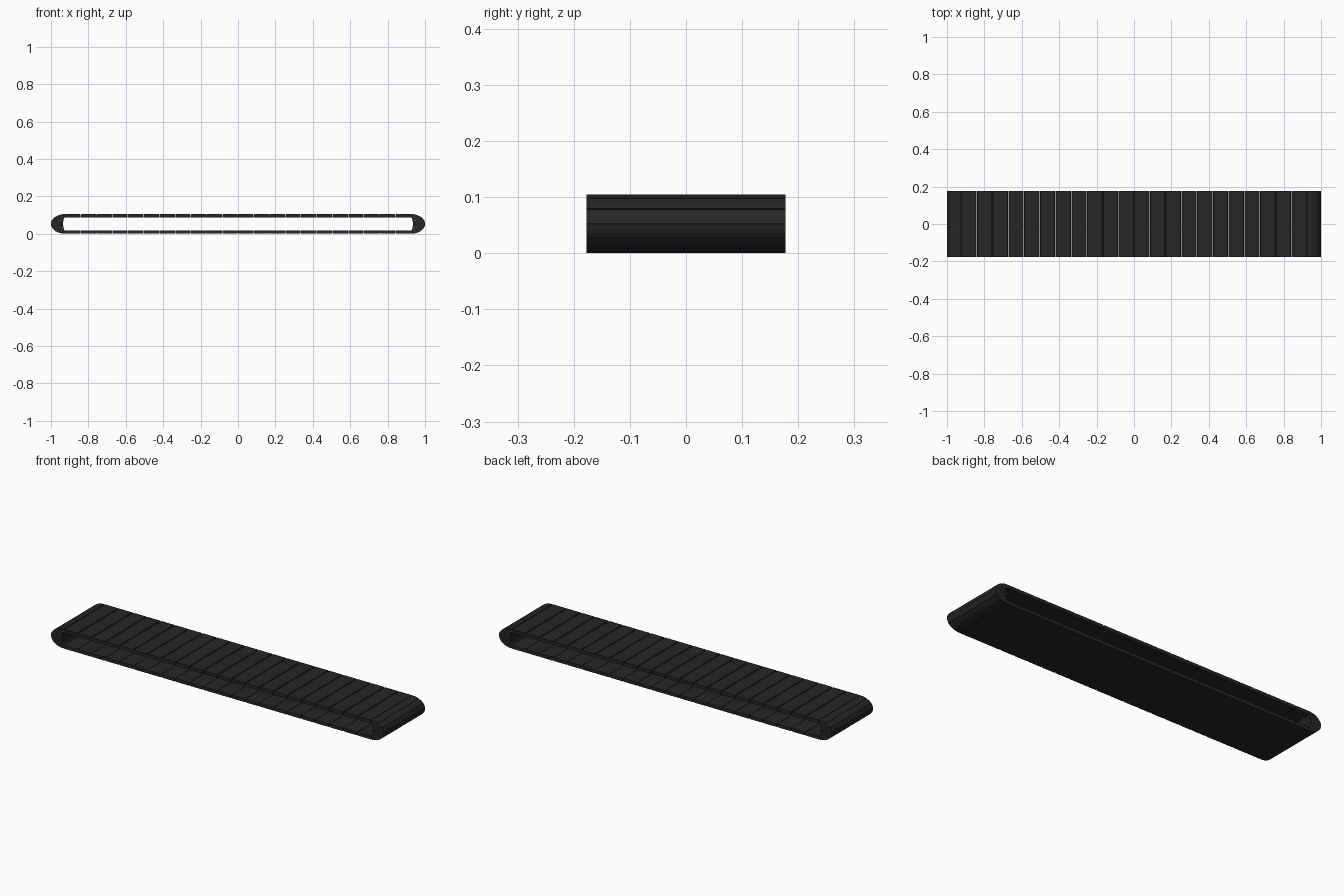
import bpy, bmesh, math

if "Cube" in bpy.data.objects:
    bpy.data.objects.remove(bpy.data.objects["Cube"])

HALF_Y = 0.177      # half belt width
H = 0.105           # overall height
ZC = H / 2
XS = 0.925          # where the straight runs stop
T = 0.018           # slat thickness on the straights
N_RUN = 22          # slats per straight run
N_END = 6           # slats around each end
GAP = 0.0018

mat = bpy.data.materials.new("black_rubber")
mat.diffuse_color = (0.02, 0.019, 0.019, 1)
mat.use_nodes = True
mat.node_tree.nodes["Principled BSDF"].inputs["Base Color"].default_value = mat.diffuse_color


def slat(name, profile):
    """Extrude an x-z profile across the belt width, with softened edges."""
    bm = bmesh.new()
    front = [bm.verts.new((x, -HALF_Y, z)) for x, z in profile]
    back = [bm.verts.new((x, HALF_Y, z)) for x, z in profile]
    bm.faces.new(front)
    bm.faces.new(back[::-1])
    n = len(profile)
    for i in range(n):
        j = (i + 1) % n
        bm.faces.new((front[j], front[i], back[i], back[j]))
    bmesh.ops.recalc_face_normals(bm, faces=bm.faces)
    mesh = bpy.data.meshes.new(name)
    bm.to_mesh(mesh)
    bm.free()
    mesh.materials.append(mat)
    obj = bpy.data.objects.new(name, mesh)
    bpy.context.collection.objects.link(obj)


# straight runs: flat slats with chamfered outer edges
pitch = 2 * XS / N_RUN
c = 0.003
for run, flip in (("top", 1), ("bottom", -1)):
    for i in range(N_RUN):
        a = -XS + i * pitch + GAP / 2
        b = a + pitch - GAP
        prof = [(a, ZC - T), (b, ZC - T), (b, ZC - c), (b - c, ZC),
                (a + c, ZC), (a, ZC - c)]
        slat(f"{run}_slat", [(x, ZC + flip * z) for x, z in prof])


# rounded ends: wedge slats fanned between a slim inner arc and the outer arc
def arc(ang, rx, rz):
    return XS + rx * math.cos(ang), ZC + rz * math.sin(ang)


step = math.pi / N_END
for side, s in (("right", 1), ("left", -1)):
    for i in range(N_END):
        a0 = -math.pi / 2 + i * step
        steps = [a0 + step * f for f in (0.02, 0.35, 0.65, 0.98)]
        outer = [arc(t, 0.075, ZC) for t in steps]
        first, last = arc(steps[0] - 0.01, 0.073, ZC - 0.0015), arc(steps[-1] + 0.01, 0.073, ZC - 0.0015)
        inner = [arc(t, 0.01, ZC - T) for t in reversed(steps)]
        prof = [first] + outer + [last] + inner
        slat(f"{side}_end_slat", [(s * x, z) for x, z in prof])
